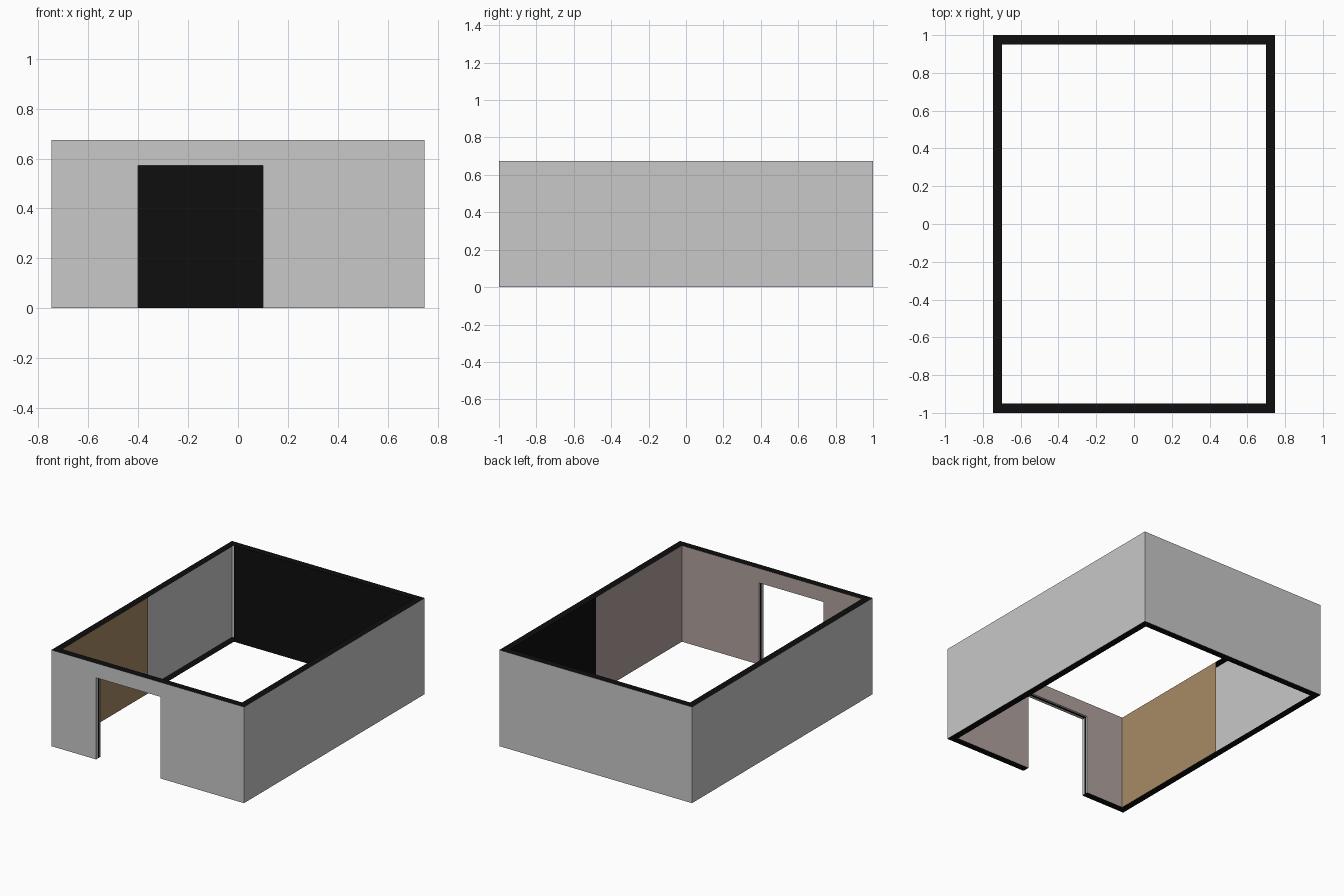
import bpy
from mathutils import Vector

if "Cube" in bpy.data.objects:
    bpy.data.objects.remove(bpy.data.objects["Cube"])

# Main dimensions: outer half sizes, height, wall thickness, doorway
X, Y, H, T = 0.747, 1.0, 0.674, 0.049
XI, YI = X - T, Y - T
D0, D1, DH = -0.40, 0.10, 0.572


def material(name, rgb):
    m = bpy.data.materials.new(name)
    m.diffuse_color = (*rgb, 1)
    m.use_nodes = True
    m.node_tree.nodes["Principled BSDF"].inputs["Base Color"].default_value = m.diffuse_color
    return m


GREY = material("plaster grey", (0.578, 0.578, 0.578))
BLACK = material("black", (0.0044, 0.0044, 0.0044))
TAUPE = material("taupe paint", (0.434, 0.361, 0.337))
TAN = material("tan paint", (0.387, 0.254, 0.133))


def sheets(name, mat, rects):
    """Flat rectangles: (axis, position, facing sign, (u0, u1), (v0, v1))."""
    verts, faces = [], []
    for axis, pos, sign, u, v in rects:
        quad = []
        for a, b in ((u[0], v[0]), (u[1], v[0]), (u[1], v[1]), (u[0], v[1])):
            c = [a, b]
            c.insert("xyz".index(axis), pos)
            quad.append(Vector(c))
        normal = (quad[1] - quad[0]).cross(quad[2] - quad[0])
        if normal["xyz".index(axis)] * sign < 0:
            quad.reverse()
        n = len(verts)
        verts += quad
        faces.append((n, n + 1, n + 2, n + 3))
    me = bpy.data.meshes.new(name)
    me.from_pydata(verts, [], faces)
    me.materials.append(mat)
    ob = bpy.data.objects.new(name, me)
    bpy.context.collection.objects.link(ob)
    return ob


def door_wall(y, sign, half):
    """Wall rectangles around the doorway."""
    return [("y", y, sign, (-half, D0), (0, H)),
            ("y", y, sign, (D1, half), (0, H)),
            ("y", y, sign, (D0, D1), (DH, H))]


# Outer shell
sheets("outer_front_wall", GREY, door_wall(-Y, -1, X))
sheets("outer_back_wall", GREY, [("y", Y, 1, (-X, X), (0, H))])
sheets("outer_side_walls", GREY, [("x", s * X, s, (-Y, Y), (0, H)) for s in (-1, 1)])

# Inner linings (the rear half of the left wall is left unlined)
sheets("inner_front_wall", TAUPE, door_wall(-YI, 1, XI))
sheets("inner_right_front_panel", TAUPE, [("x", XI, -1, (-YI, 0), (0, H))])
sheets("inner_right_back_panel", BLACK, [("x", XI, -1, (0, YI), (0, H))])
sheets("inner_left_front_panel", TAN, [("x", -XI, 1, (-YI, 0), (0, H))])
sheets("inner_back_wall", BLACK, [("y", YI, -1, (-XI, XI), (0, H))])

# Black rims closing the top and bottom of the walls
sides = [(-X, -XI), (XI, X)]
sheets("top_rim", BLACK,
       [("z", H, 1, s, (-Y, Y)) for s in sides]
       + [("z", H, 1, (-XI, XI), s) for s in ((-Y, -YI), (YI, Y))])
sheets("bottom_rim", BLACK,
       [("z", 0, -1, s, (-Y, Y)) for s in sides]
       + [("z", 0, -1, (-XI, XI), (YI, Y))]
       + [("z", 0, -1, s, (-Y, -YI)) for s in ((-XI, D0), (D1, XI))])

# Doorway reveal with a thin black seal along its middle
def reveal(y0, y1):
    return [("x", D0, 1, (y0, y1), (0, DH)),
            ("x", D1, -1, (y0, y1), (0, DH)),
            ("z", DH, -1, (D0, D1), (y0, y1))]


S0, S1 = -Y + T * 0.4, -Y + T * 0.75
sheets("doorway_reveal", GREY, reveal(-Y, S0) + reveal(S1, -YI))
sheets("doorway_seal", BLACK, reveal(S0, S1))
